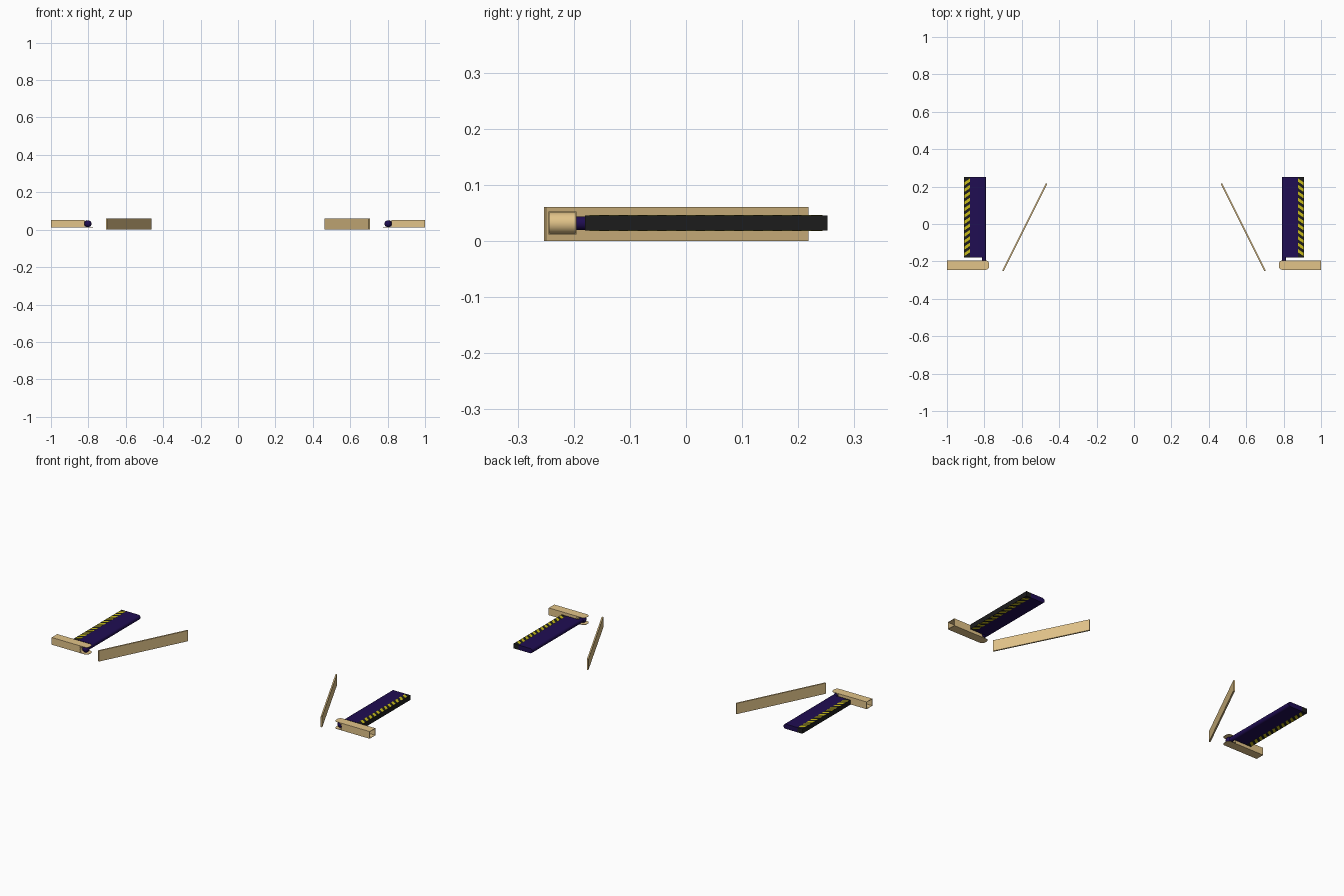
import bpy, bmesh, math
from mathutils import Matrix, Vector

if "Cube" in bpy.data.objects:
    bpy.data.objects.remove(bpy.data.objects["Cube"])

def mat(name, c):
    m = bpy.data.materials.new(name)
    m.diffuse_color = (*c, 1)
    m.use_nodes = True
    m.node_tree.nodes["Principled BSDF"].inputs["Base Color"].default_value = m.diffuse_color
    return m

TAN = mat("tan", (0.76, 0.55, 0.25))
BLUE = mat("dark_blue", (0.014, 0.004, 0.085))
BLACK = mat("black", (0.012, 0.012, 0.012))
YELLOW = mat("yellow", (0.58, 0.5, 0.01))

def finish(name, bm, m, smooth=False):
    """Object for the right side, mirrored to the left."""
    bmesh.ops.recalc_face_normals(bm, faces=bm.faces)
    me = bpy.data.meshes.new(name)
    bm.to_mesh(me)
    bm.free()
    me.materials.append(m)
    ob = bpy.data.objects.new(name, me)
    bpy.context.collection.objects.link(ob)
    ob.modifiers.new("mirror", 'MIRROR').use_mirror_merge = False
    if smooth:
        bpy.ops.object.select_all(action='DESELECT')
        ob.select_set(True)
        bpy.context.view_layer.objects.active = ob
        bpy.ops.object.shade_smooth_by_angle(angle=math.radians(35))
    return ob

def prism(bm, pts, vec):
    """Extrude a closed flat outline along vec."""
    f = bm.faces.new([bm.verts.new(p) for p in pts])
    r = bmesh.ops.extrude_face_region(bm, geom=[f], use_keep_orig=True)
    vs = [g for g in r["geom"] if isinstance(g, bmesh.types.BMVert)]
    bmesh.ops.translate(bm, verts=vs, vec=vec)

def box(bm, x, y, z):
    prism(bm, [(x[0], y[0], z[0]), (x[1], y[0], z[0]), (x[1], y[1], z[0]), (x[0], y[1], z[0])],
          (0, 0, z[1] - z[0]))

def arc(cx, cy, r, a0, a1, n):
    return [(cx + r * math.cos(math.radians(a0 + (a1 - a0) * i / n)),
             cy + r * math.sin(math.radians(a0 + (a1 - a0) * i / n))) for i in range(n + 1)]

ZC = 0.032            # height of the hinge line
Y0, Y1 = -0.245, -0.195
Z0, Z1 = 0.012, 0.053

# Slanted thin board
bm = bmesh.new()
bmesh.ops.create_cube(bm, size=1, matrix=Matrix.Translation((0.584, -0.0175, 0.0305))
                      @ Matrix.Rotation(math.atan2(0.894, -0.447), 4, 'Z')
                      @ Matrix.Diagonal((0.523, 0.008, 0.061, 1)))
finish("slanted_board", bm, TAN)

# Hollow arm: top and bottom plates with rounded inner ends, side walls, outer end open
W = 0.002
bm = bmesh.new()
R = 0.018
outline = ([(1.0, Y0), (1.0, Y1)] + arc(0.775 + R, Y1 - R, R, 90, 180, 6)
           + arc(0.775 + R, Y0 + R, R, 180, 270, 6))
for z in (Z0, Z1 - W):
    prism(bm, [(x, y, z) for x, y in outline], (0, 0, W))
for y in (Y0, Y1 - W):
    box(bm, (0.822, 1.0), (y, y + W), (Z0 + W, Z1 - W))
finish("arm_shell", bm, TAN)

# Curved socket wall closing the arm around the joint
bm = bmesh.new()
prof = arc(0.804, ZC, 0.0195, -80, 80, 12) + arc(0.804, ZC, 0.0175, 80, -80, 12)
prism(bm, [(x, Y0, z) for x, z in prof], (0, Y1 - Y0, 0))
finish("arm_socket", bm, TAN, True)

# Joint ball and the pin that carries the slab
bm = bmesh.new()
bmesh.ops.create_uvsphere(bm, u_segments=24, v_segments=14, radius=0.0185,
                          matrix=Matrix.Translation((0.802, -0.22, ZC)))
finish("joint_ball", bm, BLUE, True)
bm = bmesh.new()
bmesh.ops.create_cone(bm, cap_ends=True, segments=24, radius1=0.012, radius2=0.012, depth=0.05,
                      matrix=Matrix.Translation((0.802, -0.20, ZC)) @ Matrix.Rotation(math.pi / 2, 4, 'X'))
finish("joint_pin", bm, BLUE, True)

# Slab with a rounded inner edge
SY0, SY1, T = -0.18, 0.252, 0.0135
bm = bmesh.new()
prof = [(0.877, ZC - T), (0.877, ZC + T)] + arc(0.79 + T, ZC, T, 90, 270, 12)
prism(bm, [(x, SY0, z) for x, z in prof], (0, SY1 - SY0, 0))
finish("slab", bm, BLUE, True)

# Black outer edge strip
bm = bmesh.new()
box(bm, (0.877, 0.908), (SY0, SY1), (ZC - T, ZC + T))
finish("slab_edge", bm, BLACK)

# Slanted yellow warning stripes on top and underside
bm = bmesh.new()
N, D = 12, 0.02
step = (SY1 - SY0 - D) / N
for i in range(N):
    y = SY0 + i * step + 0.008
    for z in (ZC + T, ZC - T - 0.0006):
        prism(bm, [(0.878, y + D, z), (0.907, y, z), (0.907, y + step * 0.5, z),
                   (0.878, y + D + step * 0.5, z)], (0, 0, 0.0006))
finish("warning_stripes", bm, YELLOW)
